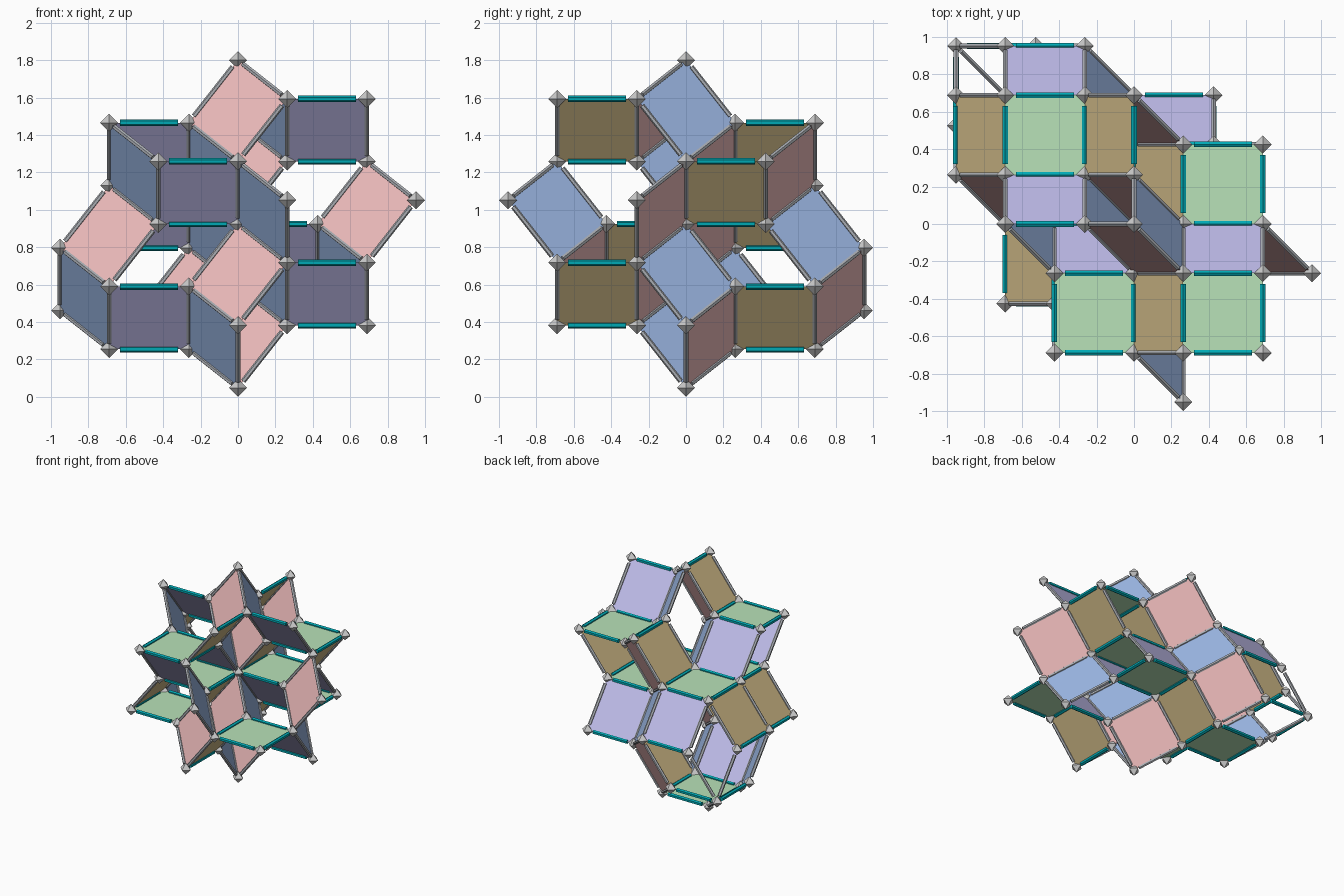
import bpy, bmesh, math
from mathutils import Vector, Matrix

if "Cube" in bpy.data.objects:
    bpy.data.objects.remove(bpy.data.objects["Cube"])

L = 0.4256          # edge length
G = 0.618034        # golden ratio part
NODE = 0.048        # connector radius
ZP, ZR = math.sqrt(1 - G * G) * L, math.sqrt(1 - 2 * G * G) * L
CENTRE = Vector((0, 0, 2 * ZP + ZR + NODE))

# five edge directions, arranged with five-fold symmetry
DIRS = [Vector((L, 0, 0)), Vector((G * L, 0, ZP)), Vector((0, -G * L, ZP)),
        Vector((0, -L, 0)), Vector((G * L, -G * L, -ZR))]


def step(key, i, s):
    k = list(key)
    k[i % 5] += s
    return tuple(k)


def pos(key):
    return CENTRE + sum((d * n for d, n in zip(DIRS, key)), Vector())


def material(name, rgb):
    m = bpy.data.materials.new(name)
    m.diffuse_color = (*rgb, 1)
    m.use_nodes = True
    m.node_tree.nodes["Principled BSDF"].inputs["Base Color"].default_value = m.diffuse_color
    return m


def finish(bm, name, mat=None):
    me = bpy.data.meshes.new(name)
    bm.to_mesh(me)
    bm.free()
    ob = bpy.data.objects.new(name, me)
    bpy.context.collection.objects.link(ob)
    if mat:
        me.materials.append(mat)


# list of square panels as (start, first move, second move)
O = (0,) * 5
squares = []
for i in range(5):
    # ten squares round the centre
    squares += [(O, (i, 1), (i + 2, -1)), (O, (i, 1), (i - 2, -1))]
    # three more round each neighbour, in front and behind
    for s in (1, -1):
        v = step(O, i, s)
        squares += [(v, (i - 1, s), (i + 1, s)),
                    (v, (i + 1, s), (i + 3, -s)),
                    (v, (i - 1, s), (i + 2, -s))]
    # ring closing the back
    v = step(step(O, i, -1), i + 1, -1)
    squares.append((v, (i + 2, -1), (i - 1, -1)))

panels, edges, nodes = {}, set(), set()
for v, a, b in squares:
    loop = [v, step(v, *a), step(step(v, *a), *b), step(v, *b)]
    kind = tuple(sorted((a[0] % 5, b[0] % 5)))
    panels.setdefault(kind, []).append(loop)
    nodes.update(loop)
    for n in range(4):
        edges.add(tuple(sorted((loop[n], loop[(n + 1) % 4]))))

# open rear tip: five bare struts
tip = (-1,) * 5
nodes.add(tip)
for i in range(5):
    edges.add(tuple(sorted((tip, step(tip, i, 1)))))
    nodes.add(step(tip, i, 1))

# coloured panels, one object per orientation
COLOURS = {(0, 3): ("green", (0.48, 0.76, 0.48)),
           (0, 2): ("lavender", (0.52, 0.50, 0.82)),
           (1, 3): ("tan", (0.62, 0.48, 0.24)),
           (1, 4): ("pink", (0.85, 0.50, 0.50)),
           (2, 4): ("blue", (0.35, 0.50, 0.82))}
for kind, loops in panels.items():
    bm = bmesh.new()
    for loop in loops:
        bm.faces.new([bm.verts.new(pos(k)) for k in loop])
    bmesh.ops.remove_doubles(bm, verts=bm.verts, dist=1e-4)
    label, rgb = COLOURS[kind]
    finish(bm, label + "_panels", material(label, rgb))


# struts along the edges
def struts(name, pairs, radius, gap, mat):
    bm = bmesh.new()
    for a, b in pairs:
        p, q = pos(a), pos(b)
        d = q - p
        rot = d.to_track_quat('Z', 'Y').to_matrix().to_4x4()
        bmesh.ops.create_cone(bm, cap_ends=True, segments=6, radius1=radius,
                              radius2=radius, depth=d.length - 2 * gap,
                              matrix=Matrix.Translation((p + q) / 2) @ rot)
    finish(bm, name, mat)


level = [e for e in edges if e[0][0] != e[1][0] or e[0][3] != e[1][3]]
sloped = [e for e in edges if e not in level]
struts("level_struts", level, 0.017, 0.058, material("teal", (0.0, 0.40, 0.46)))
struts("sloped_struts", sloped, 0.014, 0.045, material("grey", (0.40, 0.42, 0.45)))

# octahedral connectors
bm = bmesh.new()
for k in nodes:
    c = pos(k)
    ring = [bm.verts.new(c + Vector((math.cos(t * math.pi / 2),
                                     math.sin(t * math.pi / 2), 0)) * NODE)
            for t in range(4)]
    top = bm.verts.new(c + Vector((0, 0, NODE)))
    low = bm.verts.new(c - Vector((0, 0, NODE)))
    for t in range(4):
        bm.faces.new((ring[t], ring[(t + 1) % 4], top))
        bm.faces.new((ring[(t + 1) % 4], ring[t], low))
finish(bm, "connectors")
